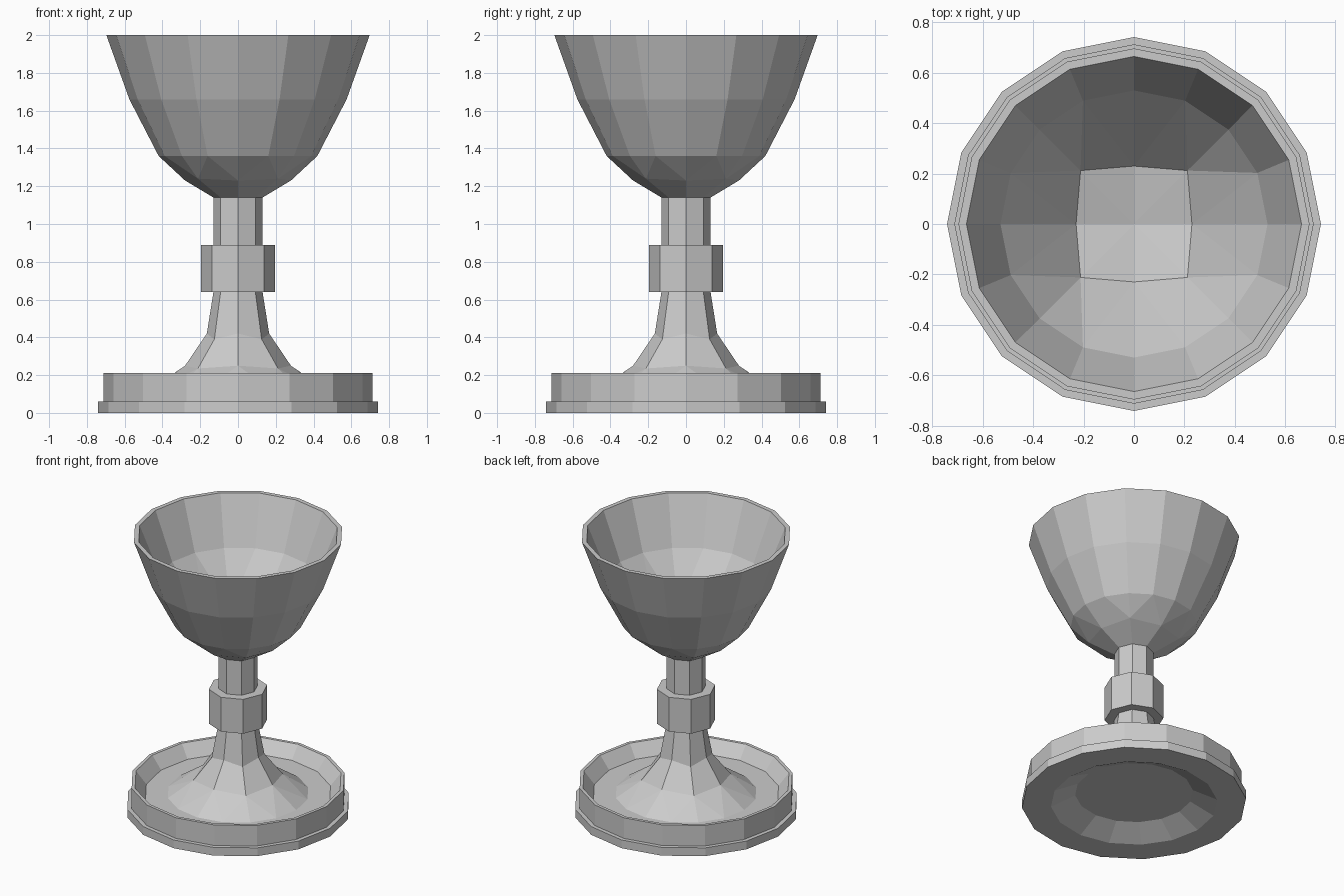
import bpy, bmesh
from math import cos, sin, pi

if "Cube" in bpy.data.objects:
    bpy.data.objects.remove(bpy.data.objects["Cube"])


def loft(name, rings):
    """Loft rings (sides, radius, z, diagonal radius, diagonal z); sides 1 = centre point."""
    bm = bmesh.new()
    loops = []
    for n, r, z, *diag in rings:
        loop = []
        for i in range(n):
            rr, zz = diag if diag and i % 2 else (r, z)
            a = 2 * pi * i / n
            loop.append(bm.verts.new((rr * cos(a), rr * sin(a), zz)))
        loops.append(loop)
    for a, b in zip(loops, loops[1:]):
        if len(a) > len(b):
            a, b = b, a
        n, m = len(a), len(b)
        for i in range(n):
            j = (i + 1) % n
            if n == 1:                       # fan to a centre point
                for k in range(m):
                    bm.faces.new((a[0], b[k], b[(k + 1) % m]))
            elif n == m:                     # equal rings
                bm.faces.new((a[i], a[j], b[j], b[i]))
            else:                            # 8 sides to 16 sides
                mid = b[2 * i + 1]
                bm.faces.new((a[i], b[2 * i], mid))
                bm.faces.new((a[i], mid, a[j]))
                bm.faces.new((a[j], mid, b[(2 * i + 2) % m]))
    for loop in (loops[0], loops[-1]):       # flat caps
        if len(loop) > 1:
            bm.faces.new(loop)
    bmesh.ops.recalc_face_normals(bm, faces=bm.faces)
    me = bpy.data.meshes.new(name)
    bm.to_mesh(me)
    bm.free()
    ob = bpy.data.objects.new(name, me)
    bpy.context.collection.objects.link(ob)
    return ob


# Foot: hollow underside, stepped rim, recessed dish and flare
loft("foot", [
    (16, 0.39, 0.08), (16, 0.55, 0), (16, 0.742, 0), (16, 0.742, 0.06),
    (16, 0.713, 0.06), (16, 0.713, 0.21), (16, 0.69, 0.21), (16, 0.62, 0.12),
    (16, 0.47, 0.12), (8, 0.28, 0.25, 0.30, 0.235),
    (8, 0.165, 0.42, 0.177, 0.39), (8, 0.13, 0.64),
])

# Stem and its collar
loft("stem", [(8, 0.13, 0.64), (8, 0.13, 1.14)])
loft("stem_collar", [(8, 0.195, 0.64), (8, 0.195, 0.89)])

# Bowl: outer wall, rim, inner wall, shallow cone floor
loft("bowl", [
    (1, 0, 1.14), (8, 0.13, 1.14), (8, 0.28, 1.23, 0.30, 1.24),
    (16, 0.42, 1.36), (16, 0.575, 1.66), (16, 0.697, 2.0),
    (16, 0.665, 2.0), (16, 0.53, 1.66), (8, 0.23, 1.28, 0.30, 1.32),
    (1, 0, 1.24),
])
